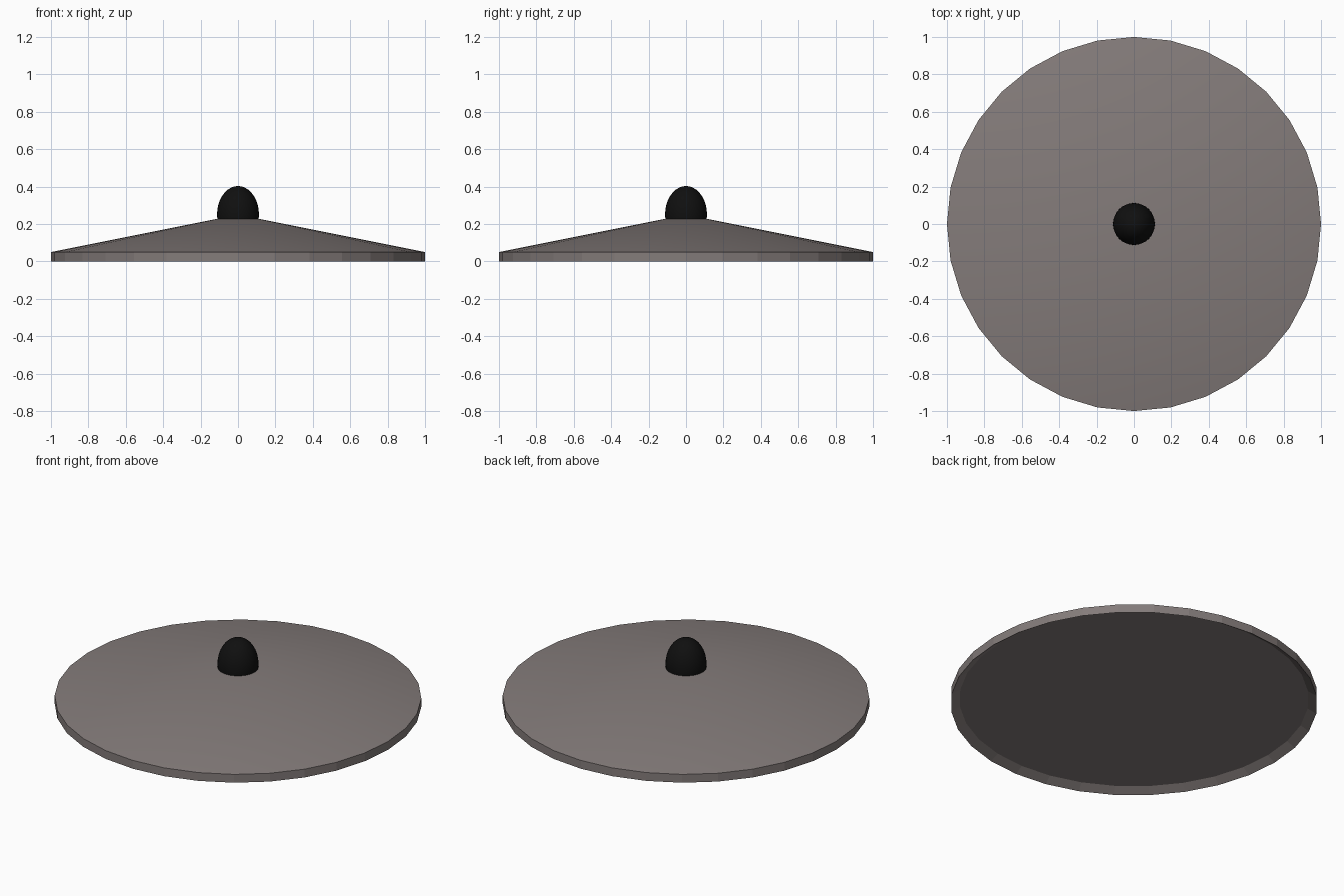
import bpy, bmesh, math

if "Cube" in bpy.data.objects:
    bpy.data.objects.remove(bpy.data.objects["Cube"])

SIDES = 32


def material(name, color):
    m = bpy.data.materials.new(name)
    m.diffuse_color = color
    m.use_nodes = True
    m.node_tree.nodes["Principled BSDF"].inputs["Base Color"].default_value = m.diffuse_color
    return m


def lathe(name, profile, sides, mat, angle):
    """Revolve (radius, height) points around z; radius 0 becomes a pole."""
    bm = bmesh.new()
    rings = []
    for r, z in profile:
        if r == 0:
            rings.append([bm.verts.new((0, 0, z))] * sides)
        else:
            rings.append([bm.verts.new((r * math.cos(2 * math.pi * i / sides),
                                        r * math.sin(2 * math.pi * i / sides), z))
                          for i in range(sides)])
    for a, b in zip(rings, rings[1:]):
        for i in range(sides):
            j = (i + 1) % sides
            bm.faces.new(dict.fromkeys((a[i], a[j], b[j], b[i])))
    bmesh.ops.recalc_face_normals(bm, faces=bm.faces)
    mesh = bpy.data.meshes.new(name)
    bm.to_mesh(mesh)
    bm.free()
    obj = bpy.data.objects.new(name, mesh)
    bpy.context.collection.objects.link(obj)
    mesh.materials.append(mat)
    bpy.context.view_layer.objects.active = obj
    obj.select_set(True)
    bpy.ops.object.shade_smooth_by_angle(angle=math.radians(angle))
    obj.select_set(False)
    return obj


metal = material("warm_grey", (0.23, 0.2, 0.195, 1))
black = material("black", (0.005, 0.005, 0.005, 1))

# Shallow cone lid: recessed underside, bevelled lip, faceted rim, sloping top
lathe("lid", [(0, 0.03), (0.953, 0.03), (1, 0), (1, 0.05), (0, 0.25)],
      SIDES, metal, 5)

# Egg-shaped knob set into the lid's centre
knob = [(0.112 * math.cos(t), 0.25 + 0.153 * math.sin(t))
        for t in (math.radians(d) for d in range(-20, 90, 10))]
lathe("knob", [(0, 0.198)] + knob + [(0, 0.403)], SIDES, black, 40)
